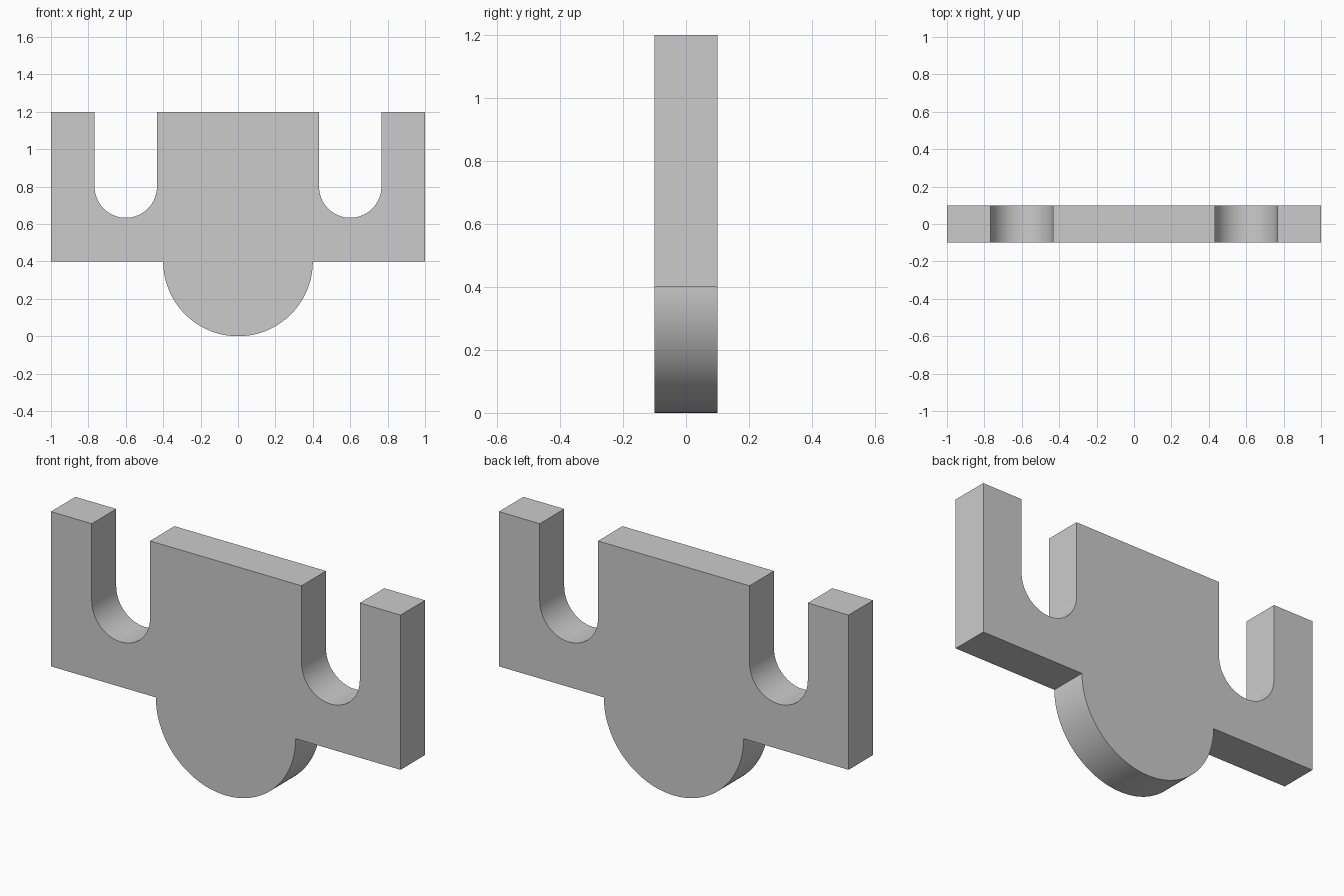
import bpy
import bmesh
from math import cos, sin, pi
from mathutils import Vector

cube = bpy.data.objects.get("Cube")
if cube:
    bpy.data.objects.remove(cube, do_unlink=True)

HALF_WIDTH, HALF_DEPTH = 1.0, 0.1
BASE, TOP = 0.4, 1.2
LOBE_RADIUS = 0.4
SLOT_X, SLOT_Z, SLOT_RADIUS = 0.6, 0.8, 1 / 6

grey = bpy.data.materials.new("plain grey")
grey.use_nodes = True
colour = (0.6, 0.6, 0.6, 1)
grey.diffuse_color = colour
grey.node_tree.nodes["Principled BSDF"].inputs["Base Color"].default_value = colour


def lower_arc(x, z, radius, start, end, steps):
    """Points on an arc between two angles."""
    angles = [start + (end - start) * i / steps for i in range(steps + 1)]
    return [(x + radius * cos(a), z + radius * sin(a)) for a in angles]


# Outline: lobe below, then outer corners and the two open slots on top
outline = lower_arc(0, BASE, LOBE_RADIUS, pi, 2 * pi, 64)
outline += [(HALF_WIDTH, BASE), (HALF_WIDTH, TOP)]
for x in (SLOT_X, -SLOT_X):
    outline.append((x + SLOT_RADIUS, TOP))
    outline += lower_arc(x, SLOT_Z, SLOT_RADIUS, 0, -pi, 40)
    outline.append((x - SLOT_RADIUS, TOP))
outline += [(-HALF_WIDTH, TOP), (-HALF_WIDTH, BASE)]

# Plate: the outline extruded through its thickness
bm = bmesh.new()
front = bm.faces.new([bm.verts.new((x, -HALF_DEPTH, z)) for x, z in outline])
extruded = bmesh.ops.extrude_face_region(bm, geom=[front], use_keep_orig=True)
back_verts = [v for v in extruded["geom"] if isinstance(v, bmesh.types.BMVert)]
bmesh.ops.translate(bm, verts=back_verts, vec=Vector((0, 2 * HALF_DEPTH, 0)))
bmesh.ops.recalc_face_normals(bm, faces=bm.faces)
# Clean triangulation of the two concave flat faces
bmesh.ops.triangulate(bm, faces=[f for f in bm.faces if len(f.verts) > 4])

mesh = bpy.data.meshes.new("slotted_plate")
bm.to_mesh(mesh)
bm.free()
mesh.materials.append(grey)
plate = bpy.data.objects.new("slotted_plate", mesh)
bpy.context.collection.objects.link(plate)

# Smooth curved walls, crisp edges
bpy.ops.object.select_all(action="DESELECT")
plate.select_set(True)
bpy.context.view_layer.objects.active = plate
bpy.ops.object.shade_smooth_by_angle(angle=pi / 6)
